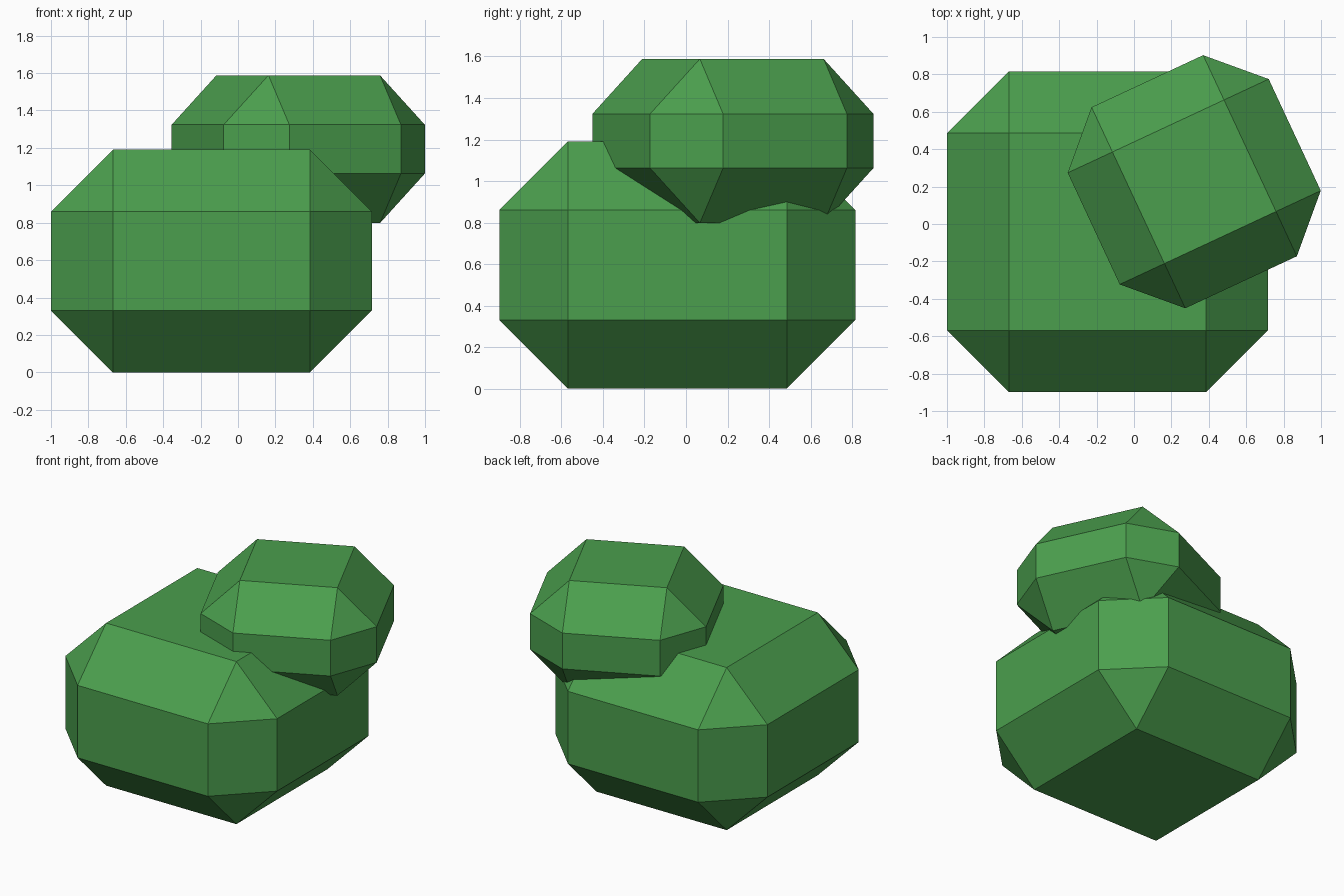
import bpy
import math

default_cube = bpy.data.objects.get("Cube")
if default_cube:
    bpy.data.objects.remove(default_cube, do_unlink=True)

# Leaf colour
leaf_green = bpy.data.materials.new("leaf_green")
leaf_green.use_nodes = True
colour = (0.07, 0.345, 0.075, 1.0)
leaf_green.diffuse_color = colour
shader = leaf_green.node_tree.nodes["Principled BSDF"]
shader.inputs["Base Color"].default_value = colour
shader.inputs["Roughness"].default_value = 0.9


def chamfered_clump(name, centre, size, chamfer, turn=0.0):
    """Flat-shaded box with every edge cut at 45 degrees."""
    bpy.ops.mesh.primitive_cube_add(size=1, location=centre)
    clump = bpy.context.object
    clump.name = name
    clump.scale = size
    bpy.ops.object.transform_apply(location=False, rotation=False, scale=True)
    clump.rotation_euler.z = math.radians(turn)
    bevel = clump.modifiers.new("Chamfer", 'BEVEL')
    bevel.width = chamfer
    bevel.segments = 1
    bevel.limit_method = 'NONE'
    clump.data.materials.append(leaf_green)
    return clump


# Wide lower foliage
chamfered_clump("lower_foliage", (-0.142, -0.042, 0.595),
                (1.715, 1.715, 1.19), 0.33)

# Smaller turned foliage resting on the back left
chamfered_clump("upper_foliage", (0.322, 0.226, 1.193),
                (1.186, 1.186, 0.79), 0.264, turn=25)
